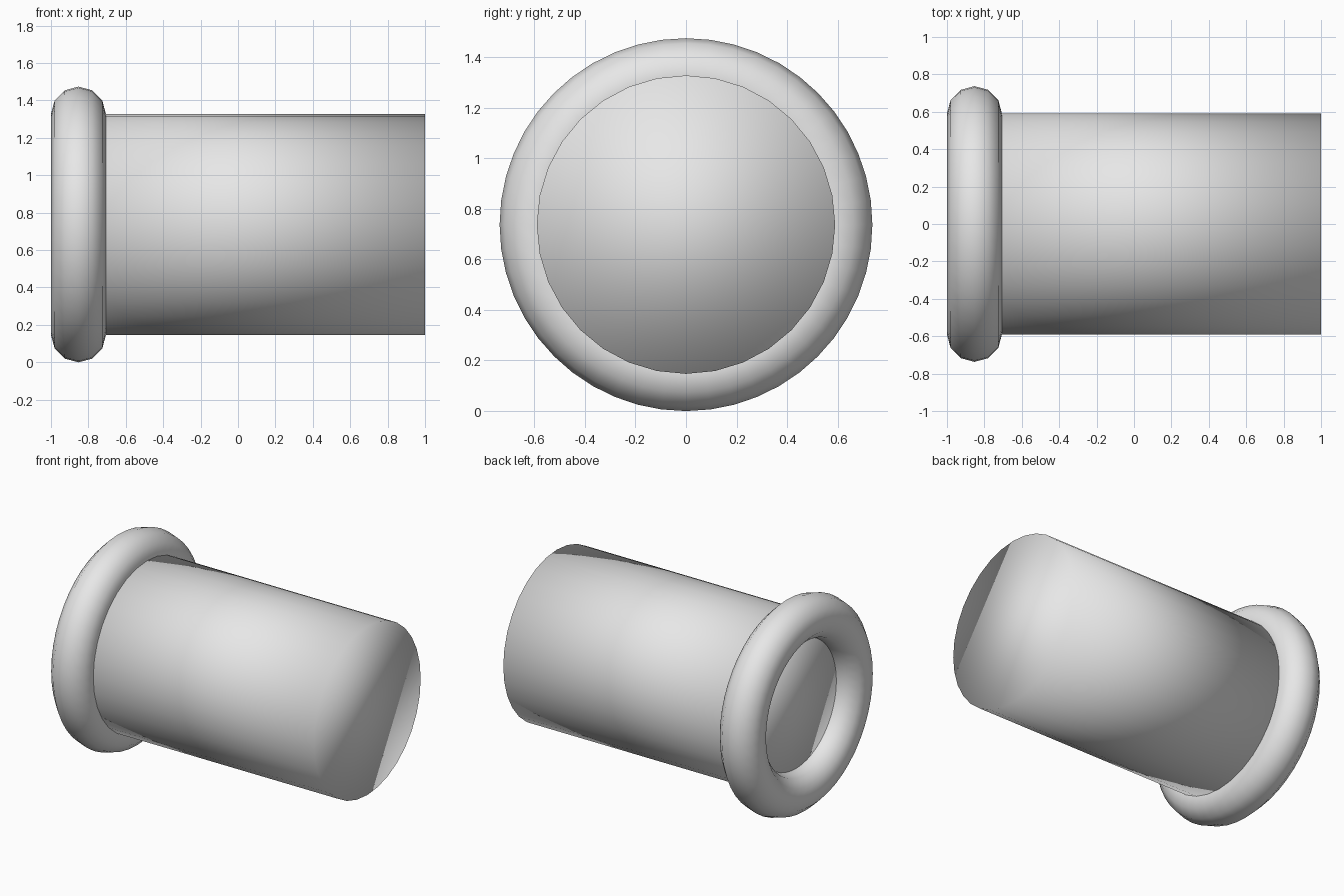
import bpy
from math import pi

default_cube = bpy.data.objects.get("Cube")
if default_cube:
    bpy.data.objects.remove(default_cube, do_unlink=True)

RADIUS = 0.59        # barrel radius, also the centre line of the rim
RIM = 0.147          # rim tube radius
AXIS_Z = RADIUS + RIM
RIM_X = -1 + RIM

grey = bpy.data.materials.new("light_grey")
grey.use_nodes = True
grey.diffuse_color = (0.8, 0.8, 0.8, 1)
grey.node_tree.nodes["Principled BSDF"].inputs["Base Color"].default_value = (0.8, 0.8, 0.8, 1)


def finish(name):
    """Name the new part, colour it and shade it fully smooth."""
    part = bpy.context.object
    part.name = name
    part.data.materials.append(grey)
    bpy.ops.object.shade_smooth()


# Solid barrel lying along x, starting at the middle of the rim
bpy.ops.mesh.primitive_cylinder_add(
    vertices=32, radius=RADIUS, depth=1 - RIM_X,
    location=((1 + RIM_X) / 2, 0, AXIS_Z), rotation=(0, pi / 2, 0))
finish("barrel")

# Rounded rim around the open-looking end
bpy.ops.mesh.primitive_torus_add(
    major_radius=RADIUS, minor_radius=RIM, major_segments=48, minor_segments=12,
    location=(RIM_X, 0, AXIS_Z), rotation=(0, pi / 2, 0))
finish("rim")
